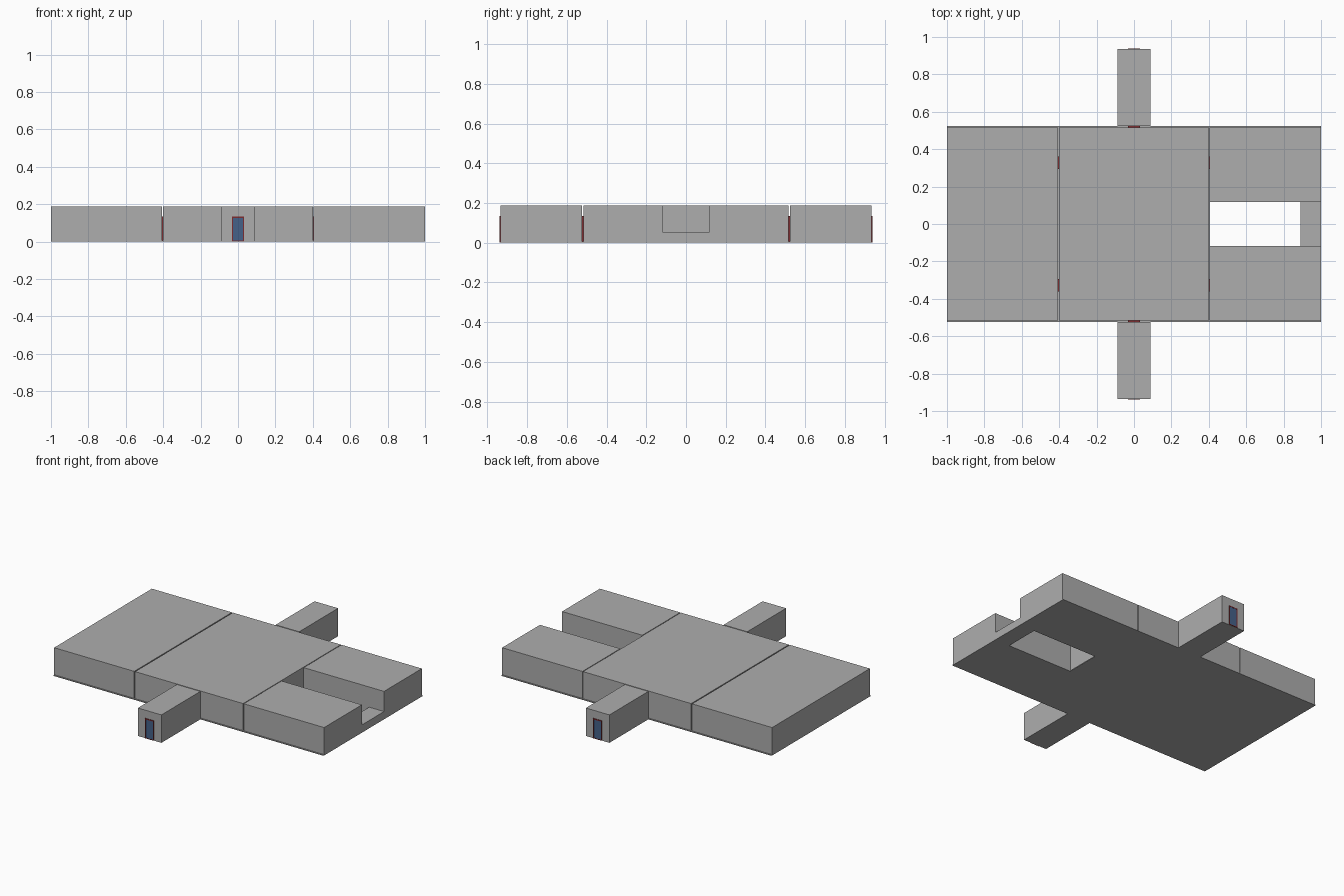
import bpy, bmesh

if "Cube" in bpy.data.objects:
    bpy.data.objects.remove(bpy.data.objects["Cube"])


def material(name, rgb):
    m = bpy.data.materials.new(name)
    m.diffuse_color = (*rgb, 1)
    m.use_nodes = True
    m.node_tree.nodes["Principled BSDF"].inputs["Base Color"].default_value = m.diffuse_color
    return m


GREY = material("wall grey", (0.42, 0.42, 0.42))
RED = material("door frame red", (0.20, 0.025, 0.03))
BLUE = material("door blue", (0.06, 0.12, 0.25))

H = 0.187        # roof height
FLOOR = 0.006    # floor plate thickness
GAP = 0.407      # outer side of the joint between modules


def boxes(name, mat, spans):
    """One object made of boxes given as (x0, x1, y0, y1, z0, z1)."""
    bm = bmesh.new()
    for x0, x1, y0, y1, z0, z1 in spans:
        verts = bmesh.ops.create_cube(bm, size=1)["verts"]
        for v in verts:
            v.co.x = x1 if v.co.x > 0 else x0
            v.co.y = y1 if v.co.y > 0 else y0
            v.co.z = z1 if v.co.z > 0 else z0
    me = bpy.data.meshes.new(name)
    bm.to_mesh(me)
    bm.free()
    me.materials.append(mat)
    ob = bpy.data.objects.new(name, me)
    bpy.context.collection.objects.link(ob)
    return ob


# Floor plate, open under the courtyard
boxes("floor_plate", GREY, [
    (-1, GAP, -0.523, 0.523, 0, FLOOR),
    (GAP, 1, -0.523, -0.117, 0, FLOOR),
    (GAP, 1, 0.117, 0.523, 0, FLOOR),
])

# Main hall and left module
boxes("main_hall", GREY, [(-0.4, 0.4, -0.517, 0.517, FLOOR, H)])
boxes("left_module", GREY, [(-1, -GAP, -0.517, 0.517, FLOOR, H)])

# Right module: two wings joined by a low wall at the courtyard entrance
for side, y0, y1 in (("front", -0.517, -0.117), ("back", 0.117, 0.517)):
    boxes("right_wing_" + side, GREY, [(GAP - 0.002, 1, y0, y1, FLOOR, H)])
boxes("courtyard_low_wall", GREY, [(0.89, 1, -0.117, 0.117, 0, 0.052)])


# Door: blue panel in a red frame, facing along y or x
def door(name, x, y, along_x=False, t=0.003):
    w, inner, top, lintel = 0.033, 0.026, 0.134, 0.127

    def span(a0, a1, z0, z1, d):
        if along_x:
            return (x - d, x + d, y + a0, y + a1, z0, z1)
        return (x + a0, x + a1, y - d, y + d, z0, z1)

    boxes(name + "_frame", RED, [
        span(-w, -inner, 0.001, top, t),
        span(inner, w, 0.001, top, t),
        span(-inner, inner, lintel, top, t),
        span(-inner, inner, 0.001, 0.006, t),
    ])
    boxes(name + "_panel", BLUE, [span(-inner, inner, 0.006, lintel, t * 0.6)])


# Entrance corridors with an outer and an inner door
for side, s in (("front", -1), ("back", 1)):
    y0, y1 = sorted((s * 0.523, s * 0.935))
    boxes(side + "_corridor", GREY, [(-0.087, 0.087, y0, y1, 0, H)])
    door(side + "_outer_door", 0, s * 0.936)
    door(side + "_inner_door", 0, s * 0.520)

# Doors in the joints between modules
for xs, xn in ((-1, "left"), (1, "right")):
    for ys, yn in ((-1, "front"), (1, "back")):
        door(f"{xn}_{yn}_joint_door", xs * 0.4035, ys * 0.328, along_x=True)
